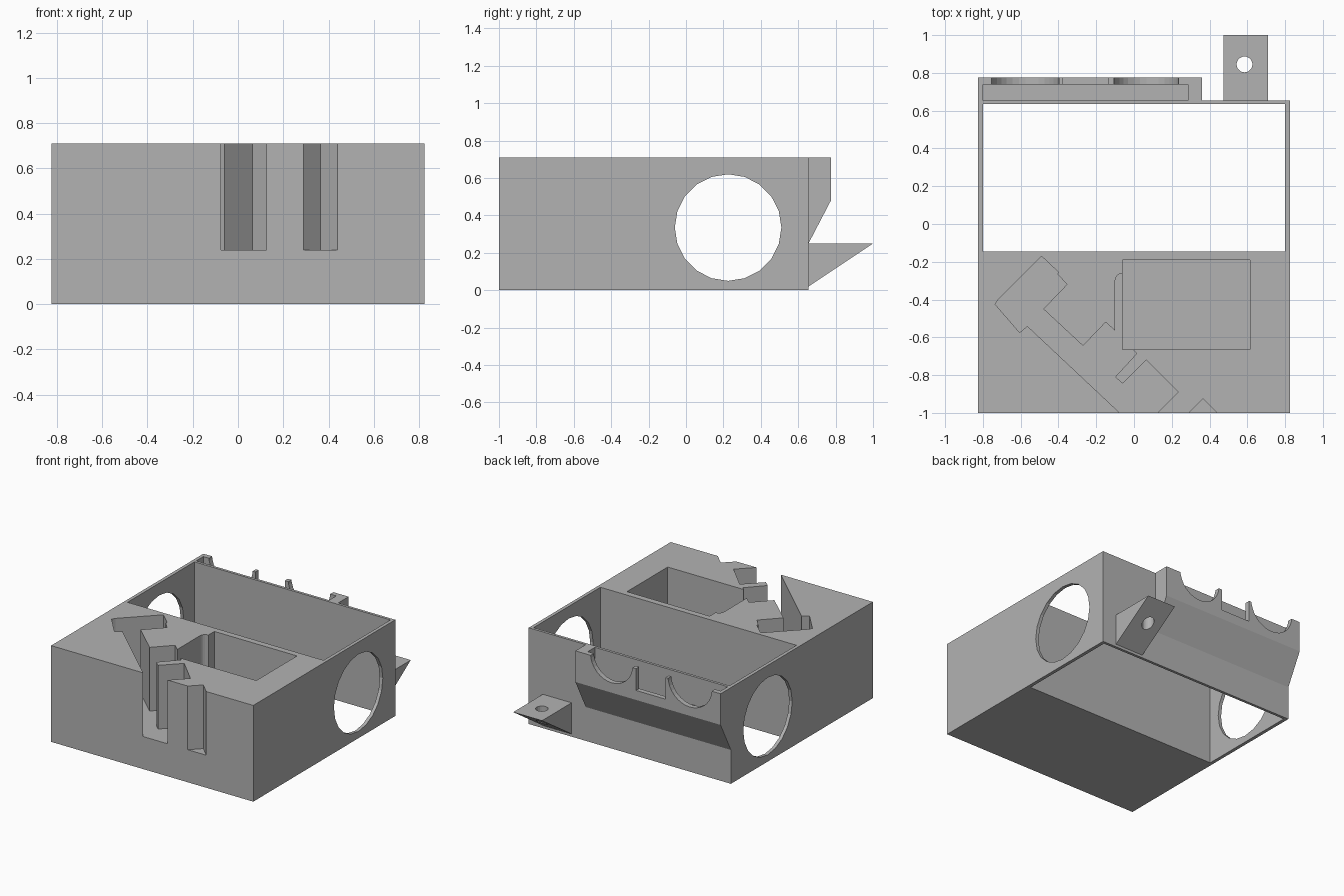
import bpy, bmesh, math
from mathutils import Vector

cube = bpy.data.objects.get("Cube")
if cube:
    bpy.data.objects.remove(cube, do_unlink=True)

grey = bpy.data.materials.new("plain grey")
grey.use_nodes = True
COLOUR = (0.45, 0.45, 0.45, 1)
grey.diffuse_color = COLOUR
grey.node_tree.nodes["Principled BSDF"].inputs["Base Color"].default_value = COLOUR

# Map profile coordinates (a, b) and extrusion height h to x, y, z
AXES = {"x": lambda a, b, h: Vector((h, a, b)),
        "y": lambda a, b, h: Vector((a, h, b)),
        "z": lambda a, b, h: Vector((a, b, h))}


def prism(name, profile, lo, hi, axis="z"):
    """Extrude a flat profile along an axis."""
    place = AXES[axis]
    bm = bmesh.new()
    face = bm.faces.new([bm.verts.new(place(a, b, lo)) for a, b in profile])
    out = bmesh.ops.extrude_face_region(bm, geom=[face])
    top = [v for v in out["geom"] if isinstance(v, bmesh.types.BMVert)]
    bmesh.ops.translate(bm, verts=top, vec=place(0, 0, hi - lo))
    bmesh.ops.recalc_face_normals(bm, faces=bm.faces)
    mesh = bpy.data.meshes.new(name)
    bm.to_mesh(mesh)
    bm.free()
    mesh.materials.append(grey)
    obj = bpy.data.objects.new(name, mesh)
    bpy.context.scene.collection.objects.link(obj)
    return obj


def rect(a0, a1, b0, b1):
    return [(a0, b0), (a1, b0), (a1, b1), (a0, b1)]


def circle(a, b, r, n):
    return [(a + r * math.cos(math.tau * i / n), b + r * math.sin(math.tau * i / n))
            for i in range(n)]


def cut(obj, profile, lo, hi, axis="z"):
    """Subtract a prism and discard the cutter."""
    cutter = prism("cutter", profile, lo, hi, axis)
    cutter.hide_render = True
    mod = obj.modifiers.new("cut", "BOOLEAN")
    mod.operation, mod.solver, mod.object = "DIFFERENCE", "EXACT", cutter
    bpy.context.view_layer.objects.active = obj
    bpy.ops.object.modifier_apply(modifier=mod.name)
    bpy.data.objects.remove(cutter, do_unlink=True)


W, BACK, TOP = 0.825, 0.655, 0.71
ABOVE = TOP + 0.1

# Housing: block with an open bay and a round port through both side walls
housing = prism("housing", rect(-W, W, -1, BACK), 0, TOP)
cut(housing, rect(-0.80, 0.80, -0.145, 0.635), -0.1, ABOVE)
cut(housing, circle(0.225, 0.335, 0.285, 20), -1, 1, "x")

# Angled channel that opens through the front face
channel = [(-0.49, -0.17), (-0.40, -0.255), (-0.405, -0.265), (-0.355, -0.32),
           (-0.48, -0.45), (-0.27, -0.645), (-0.15, -0.52), (-0.10, -0.565)]
channel += [(-0.06 + 0.04 * math.cos(t), -0.30 + 0.04 * math.sin(t))
            for t in [math.pi - i * math.pi / 10 for i in range(6)]]
channel += [(-0.03, -0.26), (-0.03, -0.64), (-0.005, -0.665), (0.015, -0.685),
            (-0.10, -0.81), (-0.06, -0.845), (0.065, -0.72), (0.235, -0.89),
            (0.125, -1.0), (0.125, -1.1), (-0.075, -1.1), (-0.075, -1.0),
            (-0.565, -0.54), (-0.605, -0.575), (-0.735, -0.425), (-0.72, -0.40)]
cut(housing, channel, 0.24, ABOVE)

# Small vee notch in the front and the deep rectangular pocket
cut(housing, [(0.19, -1.1), (0.365, -0.925), (0.54, -1.1)], 0.24, ABOVE)
cut(housing, rect(-0.06, 0.615, -0.665, -0.19), 0.10, ABOVE)

# Rear holder: sloped underside, long slot, two round saddles, middle gap
holder = prism("rear_holder", [(BACK, 0.25), (0.775, 0.48), (0.775, TOP), (BACK, TOP)],
               -W, 0.36, "x")
cut(holder, rect(-0.80, 0.285, BACK - 0.05, 0.738), 0.50, ABOVE)
for x, r in ((0.065, 0.172), (-0.575, 0.18)):
    cut(holder, circle(x, TOP + 0.015, r, 32), 0.72, 0.9, "y")
cut(holder, rect(-0.375, -0.135, 0.55, ABOVE), 0.72, 0.9, "y")

# Rear mounting tab with a screw hole
tab = prism("mounting_tab", [(BACK, 0.02), (1.0, 0.25), (BACK, 0.25)], 0.475, 0.71, "x")
cut(tab, circle(0.585, 0.845, 0.042, 20), -0.1, 0.5)
